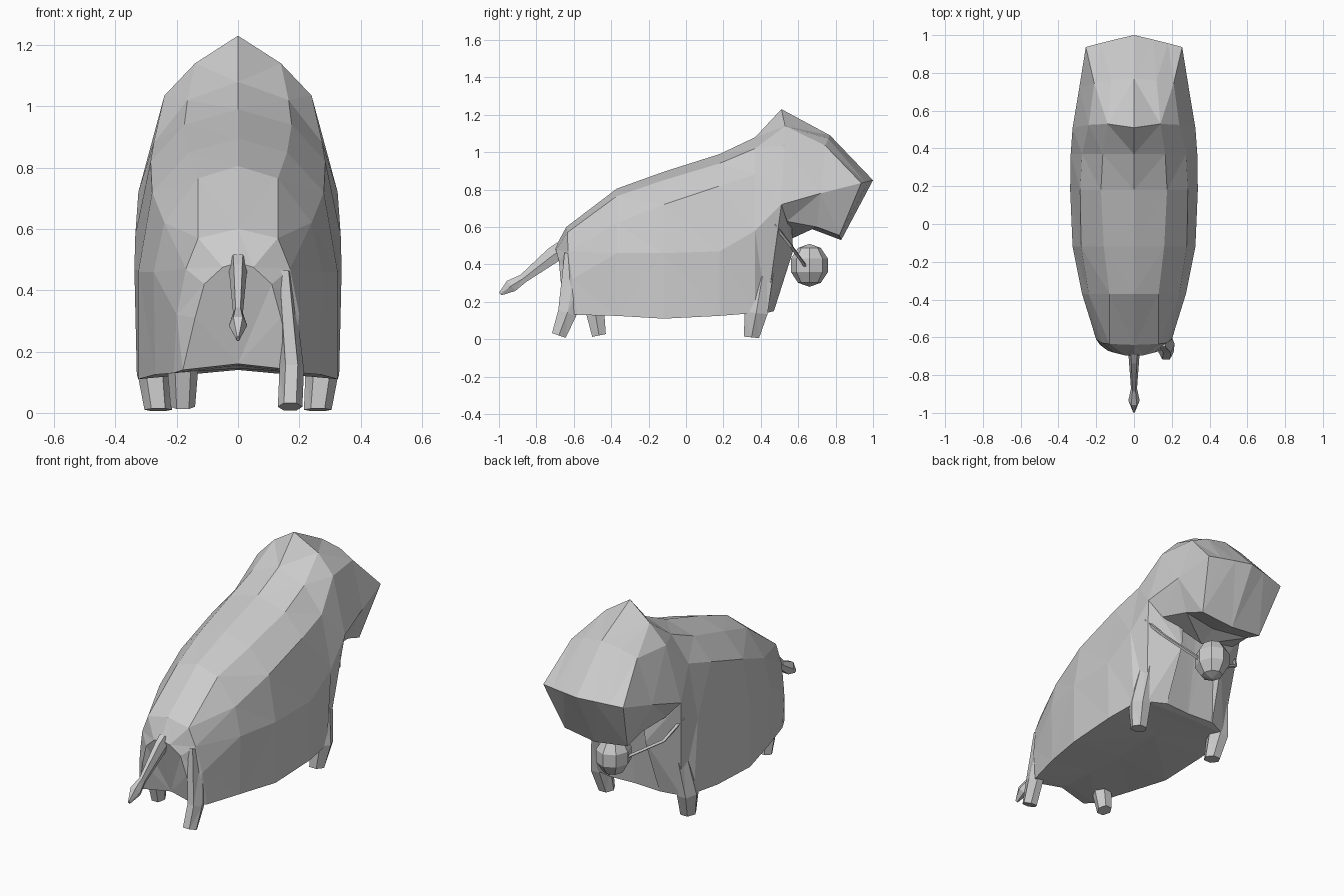
import bpy, bmesh, math

if "Cube" in bpy.data.objects:
    bpy.data.objects.remove(bpy.data.objects["Cube"])


def loft(name, rings):
    """Skin closed rings of points with flat faces and capped ends."""
    bm = bmesh.new()
    vs = [[bm.verts.new(p) for p in r] for r in rings]
    n = len(rings[0])
    for a, b in zip(vs, vs[1:]):
        for i in range(n):
            j = (i + 1) % n
            bm.faces.new((a[i], a[j], b[j], b[i]))
    bm.faces.new(vs[0])
    bm.faces.new(vs[-1])
    bmesh.ops.triangulate(bm, faces=bm.faces[:])
    bmesh.ops.recalc_face_normals(bm, faces=bm.faces[:])
    me = bpy.data.meshes.new(name)
    bm.to_mesh(me)
    bm.free()
    ob = bpy.data.objects.new(name, me)
    bpy.context.collection.objects.link(ob)
    return ob


def mirrored(half):
    """Complete a half section running from the ridge to the underside."""
    return half + [(-x, y, z) for x, y, z in half[-2:0:-1]]


def section(y, pts):
    return mirrored([(x, y, z) for x, z in pts])


def limb(name, stations, sides=6, tilt=0.0):
    """Tapered column from (x, y, z, radius_x, radius_y) stations."""
    rings = []
    for x, y, z, rx, ry in stations:
        ring = []
        for i in range(sides):
            a = 2 * math.pi * i / sides
            ring.append((x + rx * math.cos(a), y + ry * math.sin(a),
                         z + tilt * ry * math.sin(a)))
        rings.append(ring)
    return loft(name, rings)


# Neck outline shared by body and head
neck = [(0, .51, 1.23), (.14, .53, 1.14), (.24, .525, 1.035), (.325, .51, .72)]

# Body, rump to chest
body = [
    mirrored([(0, -.70, .49), (.05, -.695, .475), (.11, -.68, .42),
              (.14, -.67, .31), (.18, -.64, .14), (0, -.61, .16)]),
    mirrored([(0, -.64, .60), (.13, -.635, .57), (.17, -.63, .47),
              (.20, -.61, .32), (.21, -.58, .13), (0, -.57, .155)]),
    section(-.37, [(0, .805), (.13, .765), (.24, .62), (.275, .46), (.27, .125), (0, .145)]),
    section(-.12, [(0, .895), (.16, .85), (.28, .72), (.325, .46), (.325, .11), (0, .14)]),
    section(.18, [(0, .99), (.175, .94), (.285, .82), (.338, .47), (.33, .125), (0, .14)]),
    section(.37, [(0, 1.08), (.165, 1.02), (.275, .88), (.335, .58), (.31, .14), (0, .145)]),
    mirrored(neck + [(.27, .43, .14), (0, .43, .145)]),
    mirrored([(0, .56, .85), (.1, .56, .82), (.17, .56, .70),
              (.14, .572, .47), (.16, .47, .15), (0, .46, .15)]),
]
loft("body", body)

# Head wedge with jaw line and chin
head = [
    mirrored(neck + [(.25, .54, .63), (0, .57, .54)]),
    mirrored([(0, .77, 1.09), (.12, .76, 1.072), (.21, .745, 1.035),
              (.29, .72, .78), (.215, .70, .60), (0, .67, .59)]),
    mirrored([(0, 1.0, .85), (.1, .977, .845), (.18, .957, .84),
              (.255, .937, .835), (.2, .82, .555), (0, .83, .53)]),
]
loft("head", head)

# Legs
for side, name in ((1, "right"), (-1, "left")):
    limb("front_leg_" + name, [
        (side * .25, .43, .46, .03, .06),
        (side * .275, .375, .14, .055, .07),
        (side * .26, .35, .01, .045, .047)], tilt=-.1)
limb("hind_leg_right", [
    (.15, -.58, .44, .03, .08),
    (.175, -.635, .14, .04, .055),
    (.17, -.68, .02, .04, .042)], tilt=-.35)
limb("hind_leg_left", [
    (-.17, -.52, .45, .03, .07),
    (-.18, -.485, .14, .05, .055),
    (-.18, -.465, .02, .04, .042)], tilt=.2)

# Tail with tuft, rings square to its downward slope
limb("tail", [
    (0, -.66, .48, .032, .035),
    (0, -.71, .45, .028, .032),
    (0, -.87, .325, .016, .018),
    (0, -.935, .285, .030, .026),
    (0, -.993, .242, .006, .007)], tilt=-1.2)

# Bell
bpy.ops.mesh.primitive_uv_sphere_add(segments=8, ring_count=5, radius=1,
                                     location=(0, .66, .395))
bell = bpy.context.object
bell.name = "bell"
bell.scale = (.095, .104, .115)

# Bell strap
cu = bpy.data.curves.new("bell_strap", 'CURVE')
cu.dimensions = '3D'
cu.bevel_depth = .010
cu.bevel_resolution = 0
path = [(-.315, .47, .615), (-.25, .56, .50), (-.08, .635, .395),
        (.08, .635, .395), (.25, .56, .50), (.315, .47, .615)]
sp = cu.splines.new('POLY')
sp.points.add(len(path) - 1)
for p, co in zip(sp.points, path):
    p.co = (*co, 1)
sp.use_smooth = False
bpy.context.collection.objects.link(bpy.data.objects.new("bell_strap", cu))
